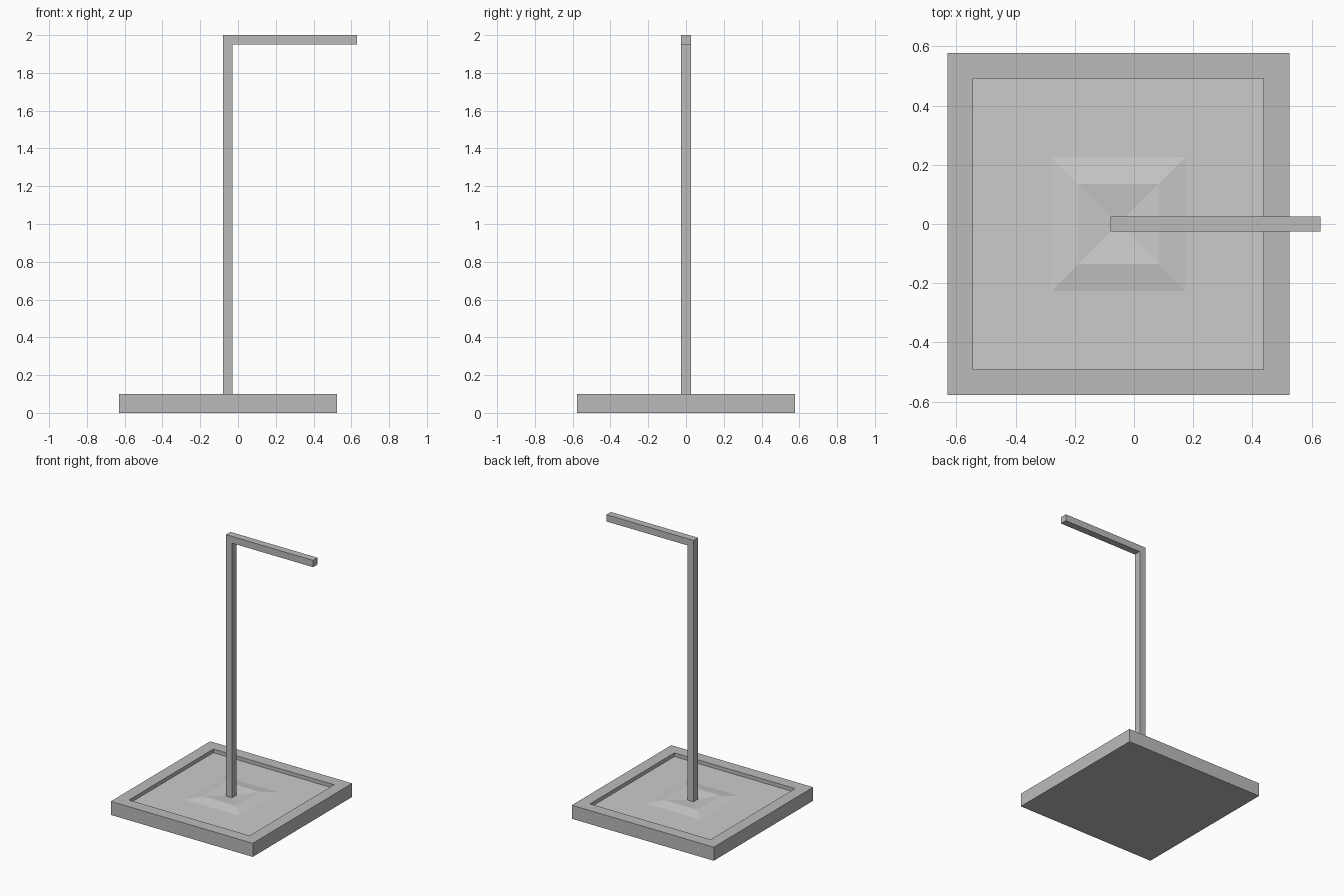
import bpy

if "Cube" in bpy.data.objects:
    bpy.data.objects.remove(bpy.data.objects["Cube"])

CX = -0.053           # centre of the base and pole in x
OUTER, INNER = 0.578, 0.491
TOP, FLOOR = 0.10, 0.073

dark = bpy.data.materials.new("dark_grey")
dark.diffuse_color = (0.5, 0.5, 0.5, 1)
dark.use_nodes = True
dark.node_tree.nodes["Principled BSDF"].inputs["Base Color"].default_value = dark.diffuse_color
light = bpy.data.materials.new("light_grey")
light.diffuse_color = (0.7, 0.7, 0.7, 1)
light.use_nodes = True
light.node_tree.nodes["Principled BSDF"].inputs["Base Color"].default_value = light.diffuse_color


def make(name, verts, faces, mat):
    me = bpy.data.meshes.new(name)
    me.from_pydata(verts, [], faces)
    me.materials.append(mat)
    ob = bpy.data.objects.new(name, me)
    bpy.context.collection.objects.link(ob)
    return ob


def square_rings(name, rings, mat, cap_start=False, cap_end=False):
    """Skin a series of (half size, height) squares around the base centre."""
    verts, faces = [], []
    for r, z in rings:
        verts += [(CX + sx * r, sy * r, z)
                  for sx, sy in ((-1, -1), (1, -1), (1, 1), (-1, 1))]
    for i in range(len(rings) - 1):
        a = 4 * i
        for k in range(4):
            n = (k + 1) % 4
            faces.append((a + k, a + n, a + 4 + n, a + 4 + k))
    if cap_start:
        faces.append((3, 2, 1, 0))
    if cap_end:
        e = 4 * (len(rings) - 1)
        faces.append((e, e + 1, e + 2, e + 3))
    return make(name, verts, faces, mat)


# Base frame: bottom, outer walls, rim and the wall of the recess
square_rings("base_frame",
             [(OUTER, 0), (OUTER, TOP), (INNER, TOP), (INNER, FLOOR)],
             dark, cap_start=True)

# Recessed panel with a low raised square ridge that dips towards the pole
square_rings("base_panel",
             [(INNER, FLOOR), (0.227, FLOOR), (0.136, FLOOR + 0.015),
              (0.02, FLOOR + 0.002)],
             light, cap_end=True)

# Pole and arm: one L profile extruded in y
profile = [(-0.08, FLOOR), (-0.03, FLOOR), (-0.03, 1.95),
           (0.63, 1.95), (0.63, 2.0), (-0.08, 2.0)]
n = len(profile)
verts = [(x, y, z) for y in (-0.026, 0.026) for x, z in profile]
faces = [tuple(range(n)), tuple(range(2 * n - 1, n - 1, -1))]
faces += [(i, i + n, (i + 1) % n + n, (i + 1) % n) for i in range(n)]
make("pole_and_arm", verts, faces, dark)
